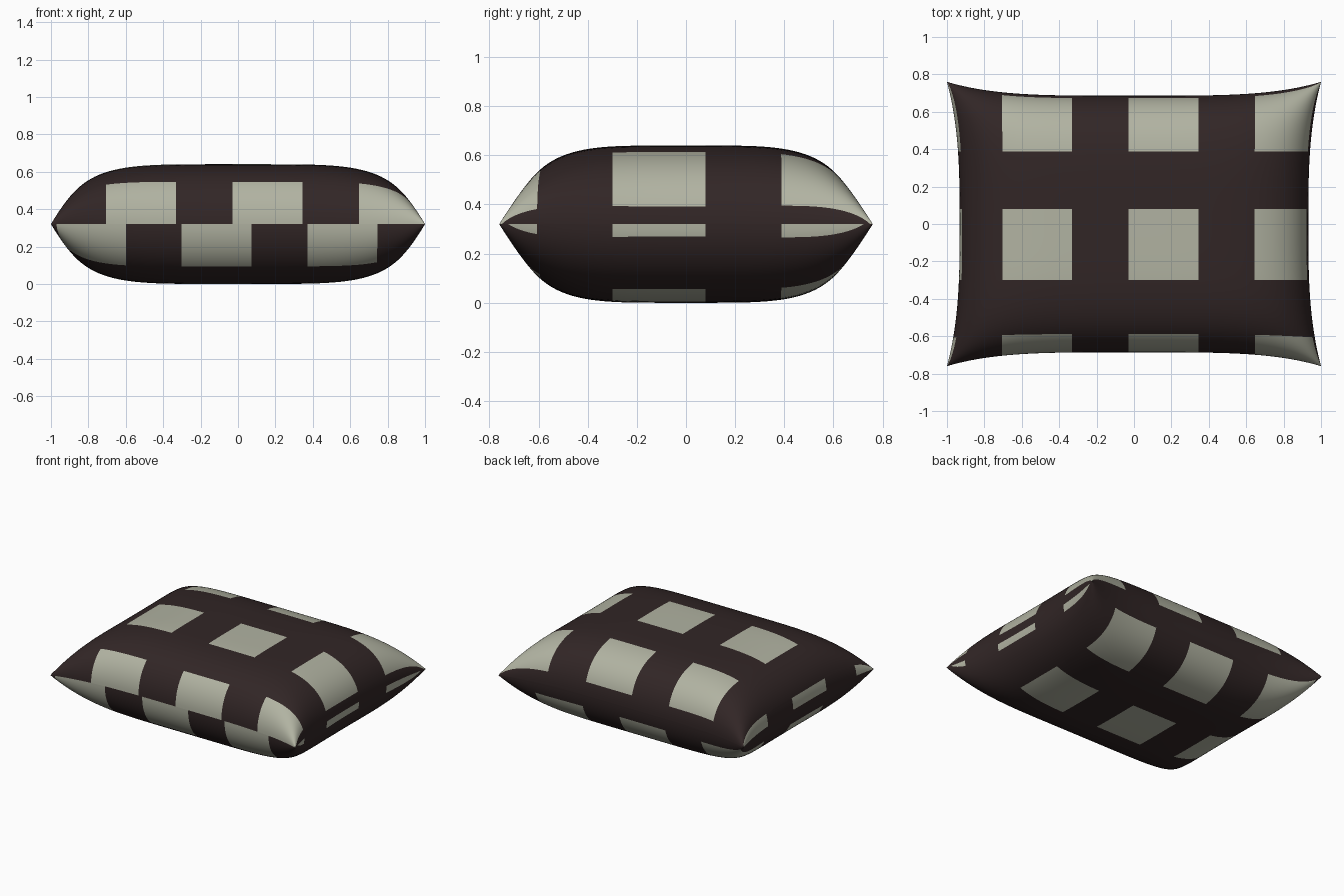
import bpy, bmesh, math
from mathutils import Vector

if "Cube" in bpy.data.objects:
    bpy.data.objects.remove(bpy.data.objects["Cube"])

N = 72           # grid steps across each cover
H = 0.32         # half thickness


def material(name, rgb):
    m = bpy.data.materials.new(name)
    m.diffuse_color = (*rgb, 1)
    m.use_nodes = True
    m.node_tree.nodes["Principled BSDF"].inputs["Base Color"].default_value = m.diffuse_color
    return m


dark = material("dark brown cloth", (0.031, 0.019, 0.019))
pale = material("pale grey green cloth", (0.44, 0.45, 0.36))


def surface(s, t, side):
    """Puffed pillow surface with pinched corners, s and t from -1 to 1."""
    x = s * (0.932 + 0.068 * abs(t) ** 3)
    y = t * (0.686 + 0.074 * abs(s) ** 4)
    puff = max(0, 1 - abs(s) ** 5) * max(0, 1 - abs(t) ** 4.5)
    return Vector((x, y, H + side * H * math.sqrt(puff)))


def cloth_lengths(points):
    """Distance along the cloth from the middle of a row of points."""
    total = [0.0]
    for a, b in zip(points, points[1:]):
        total.append(total[-1] + (b - a).length)
    return [d - total[len(points) // 2] for d in total]


def inside(value, spans):
    return any(a < value < b for a, b in spans)


def cover(name, side, x_spans, y_spans):
    steps = [math.sin(math.pi / 2 * (2 * i / N - 1)) for i in range(N + 1)]
    pos = [[surface(s, t, side) for s in steps] for t in steps]
    u = [cloth_lengths(row) for row in pos]
    v = [cloth_lengths([pos[j][i] for j in range(N + 1)]) for i in range(N + 1)]

    # lay the cloth flat, remembering each point's place on the pillow
    bm = bmesh.new()
    layer = bm.verts.layers.float_vector.new("place")
    grid = []
    for j in range(N + 1):
        grid.append([])
        for i in range(N + 1):
            vert = bm.verts.new((u[j][i], v[i][j], 0))
            vert[layer] = pos[j][i]
            grid[j].append(vert)
    for j in range(N):
        for i in range(N):
            quad = [grid[j][i], grid[j][i + 1], grid[j + 1][i + 1], grid[j + 1][i]]
            bm.faces.new(quad if side > 0 else quad[::-1])

    # cut the outlines of the squares and colour them
    for spans, axis in ((x_spans, Vector((1, 0, 0))), (y_spans, Vector((0, 1, 0)))):
        for c in [c for span in spans for c in span]:
            bmesh.ops.bisect_plane(bm, geom=bm.verts[:] + bm.edges[:] + bm.faces[:],
                                   dist=1e-5, plane_co=axis * c, plane_no=axis)
    for f in bm.faces:
        c = f.calc_center_median()
        f.material_index = int(inside(c.x, x_spans) and inside(c.y, y_spans))
        f.smooth = True

    # wrap the cloth onto the pillow
    for vert in bm.verts:
        vert.co = vert[layer].copy()
    bm.verts.layers.float_vector.remove(layer)
    mesh = bpy.data.meshes.new(name)
    bm.to_mesh(mesh)
    bm.free()
    mesh.materials.append(dark)
    mesh.materials.append(pale)
    bpy.context.collection.objects.link(bpy.data.objects.new(name, mesh))


def spans(start, period, width, first, last):
    return [(start + period * k, start + period * k + width) for k in range(first, last + 1)]


rows = spans(-0.30, 0.688, 0.38, -1, 1)
cover("pillow_top", 1, spans(-0.03, 0.677, 0.375, -2, 1), rows)
cover("pillow_bottom", -1, spans(-0.302, 0.673, 0.375, -1, 2), rows)
